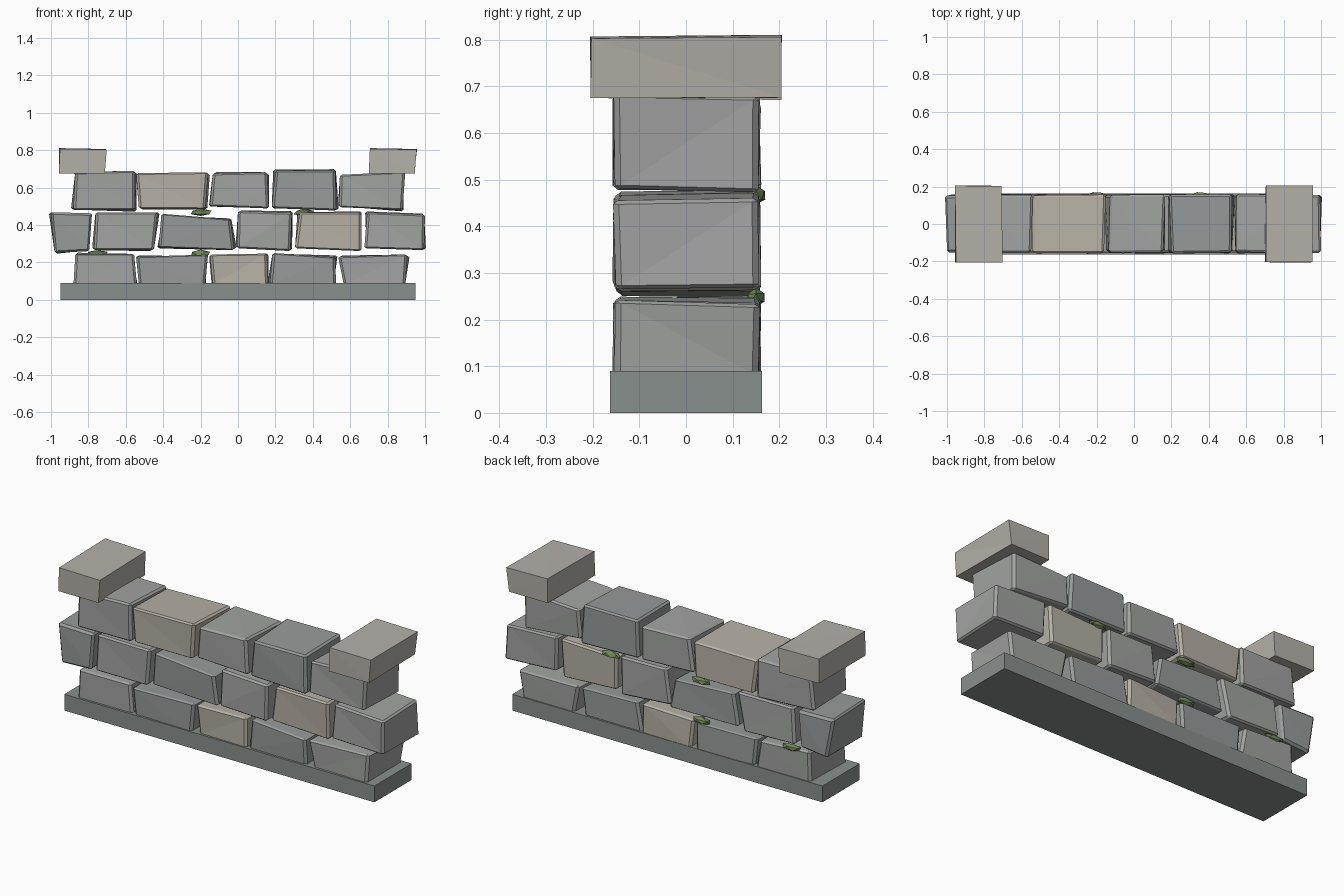
import bpy, bmesh, random
from mathutils import Matrix

if "Cube" in bpy.data.objects:
    bpy.data.objects.remove(bpy.data.objects["Cube"])

random.seed(4)


def material(name, rgb):
    m = bpy.data.materials.new(name)
    m.diffuse_color = (*rgb, 1)
    m.use_nodes = True
    m.node_tree.nodes["Principled BSDF"].inputs["Base Color"].default_value = m.diffuse_color
    return m


GREY = [material("stone_grey", (0.36, 0.37, 0.36)),
        material("stone_dark_grey", (0.31, 0.33, 0.325))]
BEIGE = material("stone_beige", (0.47, 0.44, 0.38))
CAP = material("cap_stone", (0.46, 0.44, 0.40))
BASE = material("base_stone", (0.25, 0.28, 0.27))
MOSS = material("moss", (0.17, 0.25, 0.10))


def finish(bm, name, mat):
    bmesh.ops.recalc_face_normals(bm, faces=bm.faces)
    me = bpy.data.meshes.new(name)
    bm.to_mesh(me)
    bm.free()
    ob = bpy.data.objects.new(name, me)
    bpy.context.collection.objects.link(ob)
    me.materials.append(mat)
    return ob


def block(name, mat, corners, y0, y1, jitter=0.0, bevel=0.0):
    """Stone from front corner positions; the back corners get small offsets."""
    xbl, xbr, xtl, xtr, zbl, zbr, ztl, ztr = corners
    front = {(-1, -1): (xbl, zbl), (1, -1): (xbr, zbr),
             (-1, 1): (xtl, ztl), (1, 1): (xtr, ztr)}
    bm = bmesh.new()
    bmesh.ops.create_cube(bm, size=2)
    r = lambda: random.uniform(-jitter, jitter)
    for v in bm.verts:
        x, z = front[(round(v.co.x), round(v.co.z))]
        if v.co.y < 0:
            v.co = (x, y0 + abs(r()) * 0.7, z)
        else:
            v.co = (x + r(), y1 - abs(r()) * 0.7, z + r() * 0.7)
    bmesh.ops.triangulate(bm, faces=bm.faces)
    ob = finish(bm, name, mat)
    if bevel:
        b = ob.modifiers.new("chipped_edges", 'BEVEL')
        b.width, b.segments = bevel, 1
        b.limit_method, b.angle_limit = 'ANGLE', 0.7
    return ob


# Foundation slab
block("base", BASE, (-.95, .95, -.95, .95, 0, 0, .09, .09), -.163, .163)

# Courses: bottom-left x, bottom-right x, top-left x, top-right x, then matching z
row1 = [(-.88, -.54, -.87, -.555, .08, .08, .245, .245),
        (-.53, -.175, -.545, -.16, .08, .08, .23, .242),
        (-.135, .16, -.15, .155, .08, .08, .242, .247),
        (.17, .525, .185, .52, .08, .08, .25, .228),
        (.565, .895, .535, .905, .08, .08, .23, .242)]
row2 = [(-.98, -.795, -1, -.78, .25, .26, .468, .462),
        (-.77, -.45, -.76, -.43, .265, .265, .467, .467),
        (-.425, -.02, -.41, -.04, .28, .265, .46, .43),
        (-.005, .28, 0, .288, .275, .26, .475, .465),
        (.305, .66, .33, .66, .275, .26, .467, .465),
        (.675, .995, .69, 1, .275, .265, .467, .455)]
row3 = [(-.88, -.55, -.87, -.55, .48, .48, .68, .69),
        (-.53, -.175, -.545, -.16, .488, .485, .677, .682),
        (-.15, .165, -.135, .155, .5, .488, .675, .682),
        (.18, .525, .2, .52, .49, .477, .69, .69),
        (.54, .88, .545, .895, .495, .48, .668, .685)]
beige = {(0, 2), (1, 4), (2, 1)}
for i, row in enumerate((row1, row2, row3)):
    for j, c in enumerate(row):
        mat = BEIGE if (i, j) in beige else GREY[(i + j) % 2]
        block(f"stone_{i + 1}_{j + 1}", mat, c, -.158, .162, .014, .011)

# Overhanging cap stones at both ends
for side, x in (("left", -.83), ("right", .827)):
    block("cap_" + side, CAP,
          (x - .128, x + .118, x - .122, x + .128, .675, .675, .807, .803),
          -.207, .206, .006)

# Moss tufts in the rear joints
for k, (x, z) in enumerate([(-.2, .467), (-.2, .247), (.355, .467), (-.755, .247)]):
    bm = bmesh.new()
    bmesh.ops.create_icosphere(bm, subdivisions=1, radius=1)
    for v in bm.verts:
        v.co *= random.uniform(.88, 1.08)
    bmesh.ops.transform(bm, verts=bm.verts, matrix=Matrix.Translation((x, .15, z))
                        @ Matrix.Diagonal((.06, .022, .02, 1)))
    finish(bm, f"moss_{k + 1}", MOSS)
